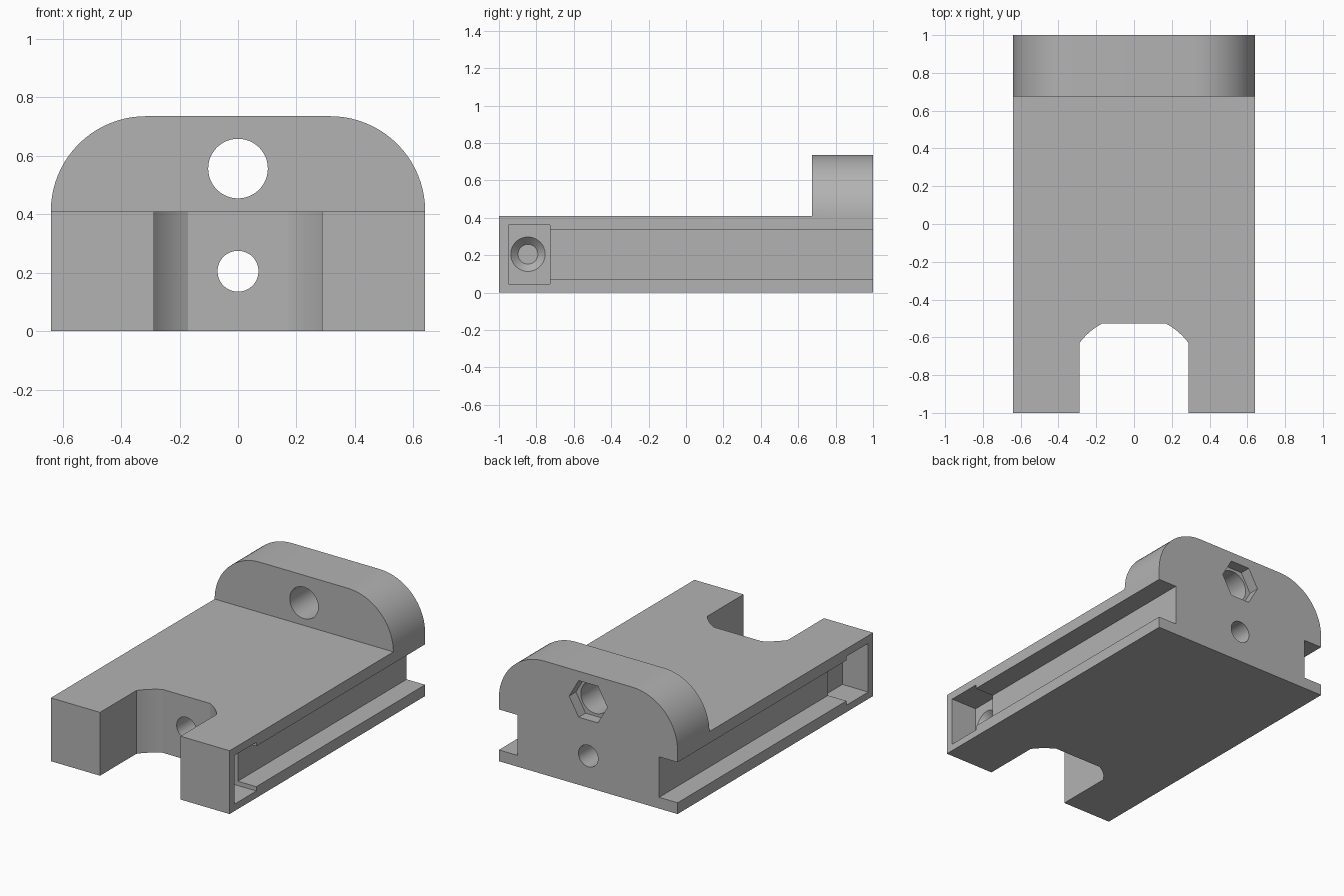
import bpy
import bmesh
from math import sin, cos, pi, radians, sqrt, asin
from mathutils import Matrix, Vector

cube = bpy.data.objects.get("Cube")
if cube:
    bpy.data.objects.remove(cube, do_unlink=True)

grey = bpy.data.materials.new("plain grey")
grey.use_nodes = True
grey.diffuse_color = (0.45, 0.45, 0.45, 1)
grey.node_tree.nodes["Principled BSDF"].inputs["Base Color"].default_value = (0.45, 0.45, 0.45, 1)

HALF_W, DECK, TOP = 0.64, 0.41, 0.735
LUG_Y, HOLE_Y, MID_Z = 0.675, -0.845, 0.205


def finish(name, bm):
    bmesh.ops.recalc_face_normals(bm, faces=bm.faces[:])
    mesh = bpy.data.meshes.new(name)
    bm.to_mesh(mesh)
    bm.free()
    mesh.materials.append(grey)
    obj = bpy.data.objects.new(name, mesh)
    bpy.context.collection.objects.link(obj)
    return obj


def prism(name, points, move):
    """Closed outline of 3D points, extruded along a vector."""
    bm = bmesh.new()
    face = bm.faces.new([bm.verts.new(p) for p in points])
    new = bmesh.ops.extrude_face_region(bm, geom=[face])["geom"]
    verts = [v for v in new if isinstance(v, bmesh.types.BMVert)]
    bmesh.ops.translate(bm, verts=verts, vec=Vector(move))
    return finish(name, bm)


def box(name, x0, x1, y0, y1, z0, z1):
    return prism(name, [(x0, y0, z0), (x1, y0, z0), (x1, y1, z0), (x0, y1, z0)], (0, 0, z1 - z0))


def rod(name, start, end, r0, r1=None, sides=48):
    """Cylinder or cone between two points."""
    start, end = Vector(start), Vector(end)
    axis = end - start
    bm = bmesh.new()
    bmesh.ops.create_cone(bm, cap_ends=True, segments=sides, radius1=r0,
                          radius2=r0 if r1 is None else r1, depth=axis.length)
    turn = axis.to_track_quat("Z", "Y").to_matrix().to_4x4()
    bm.transform(Matrix.Translation((start + end) / 2) @ turn)
    return finish(name, bm)


def cut(target, cutter):
    cutter.hide_render = True
    mod = target.modifiers.new("cut", "BOOLEAN")
    mod.operation, mod.solver, mod.object = "DIFFERENCE", "EXACT", cutter
    bpy.context.view_layer.objects.active = target
    bpy.ops.object.modifier_apply(modifier=mod.name)
    bpy.data.objects.remove(cutter, do_unlink=True)


# Body: end profile with round shoulders, run over the full length
R = TOP - DECK
arc = [(HALF_W - R + R * cos(a), DECK + R * sin(a)) for a in (i * pi / 40 for i in range(21))]
outline = [(HALF_W, 0)] + arc
outline += [(-x, z) for x, z in reversed(outline)]
body = prism("bracket_body", [(x, -1, z) for x, z in outline], (0, 2, 0))

# Flat deck in front of the raised lug
cut(body, box("deck_cutter", -1, 1, -1.2, LUG_Y, DECK, 1))

# Front notch: straight sides, arcs and a flat back
NOTCH_X, NOTCH_Y, NOTCH_R = 0.288, -0.528, 0.36
a0 = asin(NOTCH_X / NOTCH_R)
a1 = asin(sqrt(NOTCH_R ** 2 - (NOTCH_Y - HOLE_Y) ** 2) / NOTCH_R)
side = [(NOTCH_X, -1.2)]
for i in range(13):
    a = a0 + (a1 - a0) * i / 12
    side.append((NOTCH_R * sin(a), HOLE_Y + NOTCH_R * cos(a)))
notch = side + [(-x, y) for x, y in reversed(side)]
cut(body, prism("notch_cutter", [(x, y, -0.2) for x, y in notch], (0, 0, 1)))

# Side slots, deeper end pockets and countersunk cross holes
for s in (-1, 1):
    cut(body, box("slot_cutter", s * 0.508, s * 0.8, -0.8, 1.2, 0.073, 0.335))
    cut(body, box("pocket_cutter", s * 0.455, s * 0.8, -0.95, -0.727, 0.045, 0.36))
    cut(body, rod("cross_hole_cutter", (s * 0.2, HOLE_Y, MID_Z), (s * 0.5, HOLE_Y, MID_Z), 0.055))
    cut(body, rod("countersink_cutter", (s * 0.415, HOLE_Y, MID_Z), (s * 0.457, HOLE_Y, MID_Z),
                  0.053, 0.094))

# Lengthwise hole, lug hole and the hexagonal recess behind it
cut(body, rod("long_hole_cutter", (0, -0.7, MID_Z), (0, 1.2, MID_Z), 0.07))
LUG_Z = 0.556
cut(body, rod("lug_hole_cutter", (0, 0.5, LUG_Z), (0, 1.2, LUG_Z), 0.102))
hexagon = [(0.137 * cos(i * pi / 3), 0.93, LUG_Z + 0.137 * sin(i * pi / 3)) for i in range(6)]
cut(body, prism("hex_recess_cutter", hexagon, (0, 0.3, 0)))

# Smooth curves, sharp edges
bpy.ops.object.select_all(action="DESELECT")
body.select_set(True)
bpy.context.view_layer.objects.active = body
bpy.ops.object.shade_smooth_by_angle(angle=radians(20))
